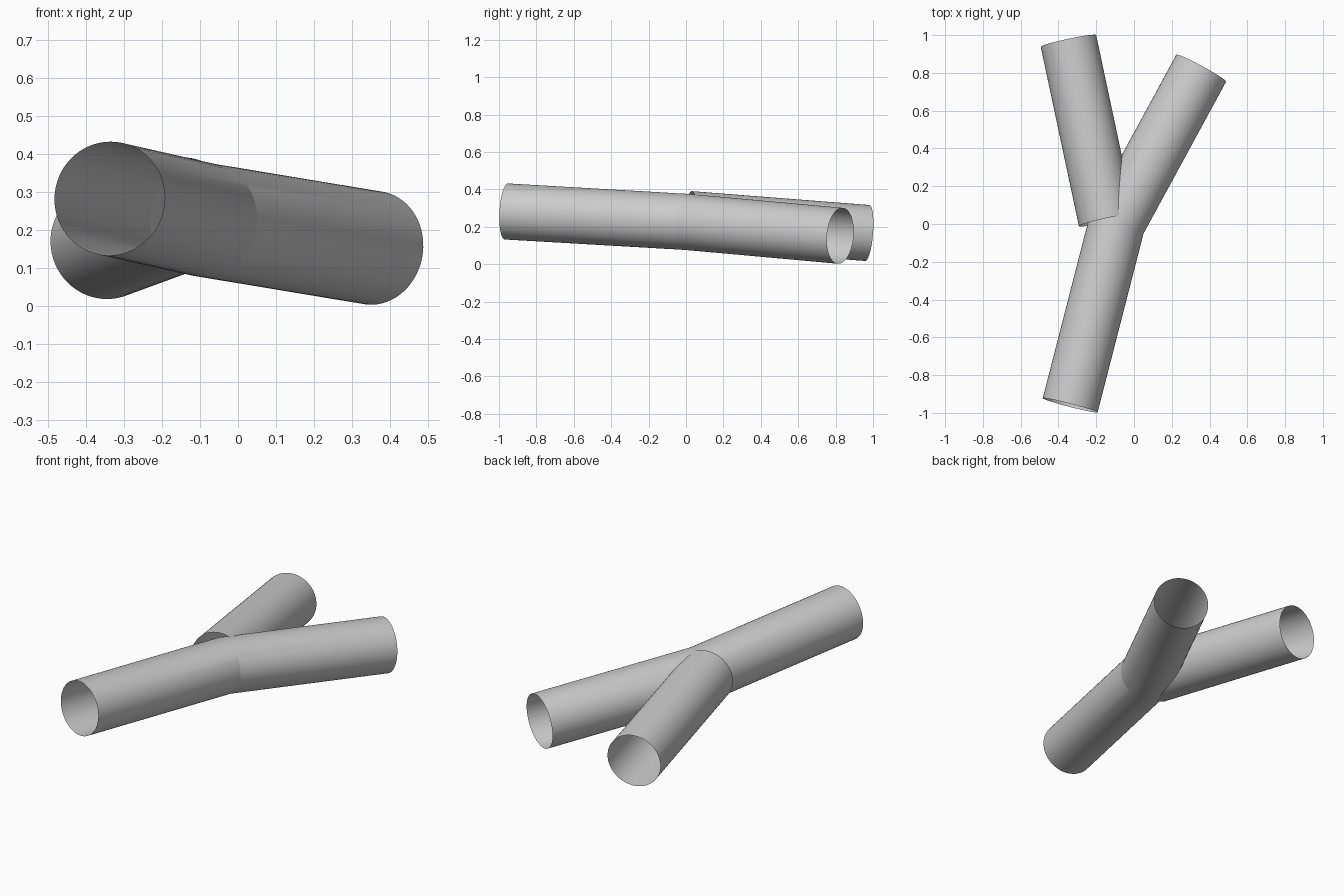
import bpy, bmesh, math
from mathutils import Vector

if "Cube" in bpy.data.objects:
    bpy.data.objects.remove(bpy.data.objects["Cube"])

SEGMENTS = 64
RADIUS = 0.15


def pipe(name, points):
    """Open thin-walled pipe along a path, mitred at every bend."""
    pts = [Vector(p) for p in points]
    dirs = [(b - a).normalized() for a, b in zip(pts, pts[1:])]
    side = dirs[0].cross(Vector((0, 0, 1))).normalized()
    up = side.cross(dirs[0])
    offsets = []
    for i in range(SEGMENTS):
        a = 2 * math.pi * i / SEGMENTS
        offsets.append((side * math.cos(a) + up * math.sin(a)) * RADIUS)
    bm = bmesh.new()
    current = [pts[0] + o for o in offsets]
    rings = [[bm.verts.new(c) for c in current]]
    for i, d in enumerate(dirs):
        # slide the ring along the pipe until it meets the end or mitre plane
        normal = d if i == len(dirs) - 1 else (d + dirs[i + 1]).normalized()
        current = [c + d * ((pts[i + 1] - c).dot(normal) / d.dot(normal)) for c in current]
        rings.append([bm.verts.new(c) for c in current])
    for r0, r1 in zip(rings, rings[1:]):
        for i in range(SEGMENTS):
            j = (i + 1) % SEGMENTS
            bm.faces.new((r0[i], r0[j], r1[j], r1[i]))
    bmesh.ops.recalc_face_normals(bm, faces=bm.faces)
    mesh = bpy.data.meshes.new(name)
    bm.to_mesh(mesh)
    bm.free()
    obj = bpy.data.objects.new(name, mesh)
    bpy.context.collection.objects.link(obj)
    bpy.ops.object.select_all(action='DESELECT')
    obj.select_set(True)
    bpy.context.view_layer.objects.active = obj
    bpy.ops.object.shade_smooth_by_angle(angle=math.radians(10))
    return obj


# Main pipe: front end, bend, right rear end
pipe("main_pipe", [(-0.338, -0.96, 0.282), (-0.09, 0.005, 0.226), (0.356, 0.825, 0.152)])

# Branch pipe: starts at the bend, runs to the left rear end
pipe("branch_pipe", [(-0.145, 0.02, 0.241), (-0.347, 0.969, 0.167)])
